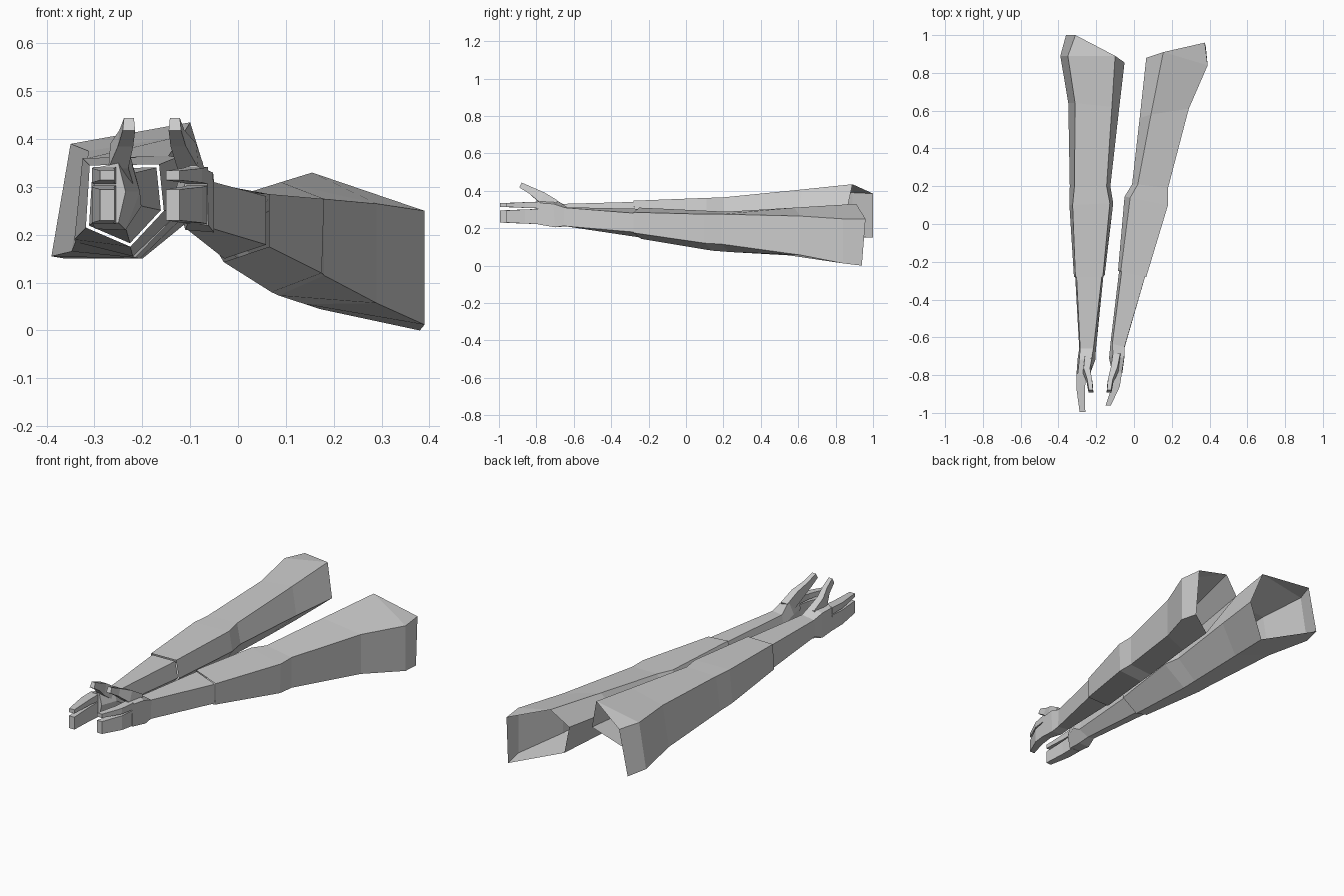
import bpy, bmesh
from mathutils import Vector


def loft(name, rings, cap=(False, False), flare=None):
    """Skin a list of equal-length rings; flare adds the outer shoulder flap."""
    bm = bmesh.new()
    rows = [[bm.verts.new(p) for p in r] for r in rings]
    n = len(rows[0])
    for a, b in zip(rows, rows[1:]):
        for i in range(n):
            j = (i + 1) % n
            bm.faces.new((a[i], a[j], b[j], b[i]))
    if cap[0]:
        bm.faces.new(rows[0][::-1])
    if cap[1]:
        bm.faces.new(rows[-1])
    if flare:
        top, bot = (bm.verts.new(p) for p in flare)
        ot, it, _, bo, ob = rows[-1]
        bm.faces.new((ot, top, bot, ob))
        bm.faces.new((ot, it, top))
        bm.faces.new((ob, bot, bo))
    bmesh.ops.recalc_face_normals(bm, faces=bm.faces)
    me = bpy.data.meshes.new(name)
    bm.to_mesh(me)
    bm.free()
    ob = bpy.data.objects.new(name, me)
    bpy.context.collection.objects.link(ob)
    return ob


def shrink(ring, f):
    c = sum((Vector(p) for p in ring), Vector()) / len(ring)
    return [c + (Vector(p) - c) * f for p in ring]


def fingers(name, path, z0, z1, inward):
    """Flat block of fingers; path holds back-of-hand x, y, thickness, taper."""
    rings = []
    for x, y, t, d in path:
        xi = x + inward * t
        rings.append([(x, y, z1 - d), (xi, y, z1 - d), (xi, y, z0 + d), (x, y, z0 + d)])
    loft(name, rings, (True, True))


def thumb(name, path):
    rings = []
    for x, y, z, w, h in path:
        rings.append([(x - w, y - h * .5, z - h), (x + w, y - h * .5, z - h),
                      (x + w * .8, y + h * .5, z + h), (x - w * .8, y + h * .5, z + h)])
    loft(name, rings, (True, True))


# Ring order: outer top, inner top, inner side, bottom, outer bottom
right_sleeve = [
    [(.065, -.28, .285), (-.07, -.25, .31), (-.085, -.25, .235), (-.03, -.24, .143), (.065, -.28, .175)],
    [(.18, .10, .275), (-.02, .14, .292), (-.05, .145, .21), (.07, .14, .08), (.175, .10, .12)],
    [(.18, .19, .275), (.02, .21, .288), (-.01, .21, .21), (.085, .23, .073), (.18, .19, .115)],
    [(.29, .61, .265), (.09, .58, .31), (.03, .56, .23), (.14, .55, .055), (.29, .61, .057)],
    [(.39, .84, .25), (.155, .91, .33), (.065, .88, .25), (.17, .77, .045), (.39, .84, .012)]]
left_sleeve = [
    [(-.31, -.28, .345), (-.165, -.28, .347), (-.155, -.27, .25), (-.225, -.25, .175), (-.318, -.28, .215)],
    [(-.325, .10, .36), (-.128, .11, .362), (-.11, .11, .26), (-.22, .13, .155), (-.342, .10, .19)],
    [(-.315, .20, .36), (-.145, .20, .365), (-.125, .20, .26), (-.215, .22, .152), (-.34, .20, .185)],
    [(-.312, .64, .375), (-.117, .62, .407), (-.08, .60, .27), (-.205, .55, .15), (-.348, .64, .165)],
    [(-.35, .89, .39), (-.10, .89, .435), (-.05, .855, .272), (-.20, .76, .15), (-.39, .89, .155)]]

# Sleeves: open tubes
loft("right_sleeve", right_sleeve, flare=((.375, .96, .25), (.38, .94, 0)))
loft("left_sleeve", left_sleeve, flare=((-.31, 1, .385), (-.36, 1, .15)))

# Forearms, slipped inside the sleeves, and palms
loft("right_forearm_and_palm", [
    shrink(right_sleeve[0], .92),
    [(-.05, -.65, .31), (-.115, -.635, .312), (-.125, -.635, .26), (-.105, -.64, .21), (-.05, -.655, .212)],
    [(-.052, -.71, .33), (-.11, -.70, .355), (-.132, -.71, .29), (-.11, -.70, .21), (-.05, -.70, .205)],
    [(-.065, -.79, .335), (-.10, -.79, .35), (-.115, -.79, .29), (-.105, -.79, .225), (-.062, -.79, .22)]],
    (False, True))
loft("left_forearm_and_palm", [
    shrink(left_sleeve[0], .92),
    [(-.285, -.66, .32), (-.215, -.66, .33), (-.202, -.67, .26), (-.235, -.64, .215), (-.29, -.66, .235)],
    [(-.29, -.72, .335), (-.225, -.71, .36), (-.205, -.72, .29), (-.235, -.71, .21), (-.298, -.71, .212)],
    [(-.298, -.80, .34), (-.25, -.80, .35), (-.235, -.80, .29), (-.25, -.80, .225), (-.305, -.80, .225)]],
    (False, True))

# Fingers: lower three as one block, index separate
right_path = [(-.063, -.78, .042, 0), (-.075, -.86, .042, .003), (-.122, -.96, .028, .008)]
left_path = [(-.303, -.79, .048, 0), (-.305, -.87, .046, .003), (-.288, -.995, .030, .008)]
for side, path, inward in (("right", right_path, -1), ("left", left_path, 1)):
    fingers(side + "_lower_fingers", path, .222, .303, inward)
    fingers(side + "_index_finger", path, .306, .342, inward)

# Thumbs
thumb("right_thumb", [(-.092, -.70, .32, .024, .028), (-.105, -.77, .365, .022, .026),
                      (-.125, -.83, .402, .016, .017), (-.132, -.885, .431, .013, .013)])
thumb("left_thumb", [(-.24, -.71, .32, .025, .028), (-.25, -.775, .365, .021, .026),
                     (-.235, -.83, .402, .016, .017), (-.228, -.885, .431, .013, .013)])
